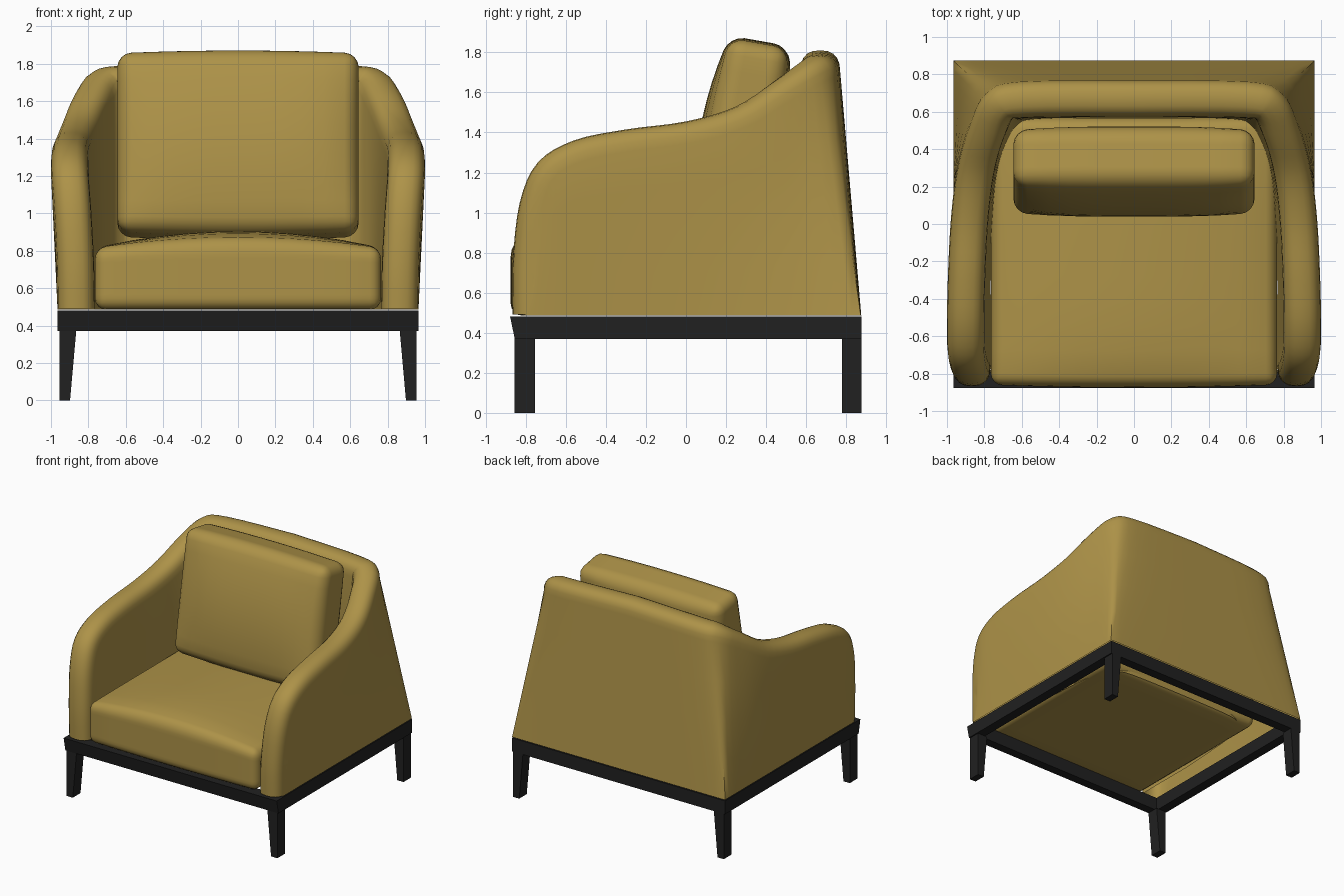
import bpy, bmesh
from math import sin, cos, radians, pi
from mathutils import Vector, Matrix

if "Cube" in bpy.data.objects:
    bpy.data.objects.remove(bpy.data.objects["Cube"])


def material(name, rgb):
    m = bpy.data.materials.new(name)
    m.diffuse_color = (*rgb, 1)
    m.use_nodes = True
    m.node_tree.nodes["Principled BSDF"].inputs["Base Color"].default_value = m.diffuse_color
    return m


FABRIC = material("mustard_fabric", (0.42, 0.29, 0.065))
WOOD = material("black_wood", (0.015, 0.015, 0.015))


def finish(bm, name, mat, smooth=None):
    bmesh.ops.recalc_face_normals(bm, faces=bm.faces)
    me = bpy.data.meshes.new(name)
    bm.to_mesh(me)
    bm.free()
    ob = bpy.data.objects.new(name, me)
    bpy.context.collection.objects.link(ob)
    me.materials.append(mat)
    if smooth:
        bpy.ops.object.select_all(action='DESELECT')
        ob.select_set(True)
        bpy.context.view_layer.objects.active = ob
        bpy.ops.object.shade_smooth_by_angle(angle=radians(smooth))
    return ob


def cushion(name, half, bevel, bulge, place):
    """Rounded box, gridded, then puffed by a bulge function of (u, v, w)."""
    bm = bmesh.new()
    bmesh.ops.create_cube(bm, size=2, matrix=Matrix.Diagonal((*half, 1)))
    bmesh.ops.bevel(bm, geom=bm.edges[:], offset=bevel, segments=4,
                    profile=0.5, affect='EDGES')
    long_edges = [e for e in bm.edges if e.calc_length() > bevel]
    bmesh.ops.subdivide_edges(bm, edges=long_edges, cuts=9, use_grid_fill=True)
    for v in bm.verts:
        v.co += Vector(bulge(*(v.co[i] / half[i] for i in range(3))))
    bm.transform(place)
    return finish(bm, name, FABRIC, 60)


# Seat cushion: crowned top, slightly bowed front
cushion("seat", (0.765, 0.715, 0.165), 0.06,
        lambda u, v, w: (0, -0.015 * (1 - u * u) * max(-v, 0),
                         0.09 * (1 - u * u) * (1 - 0.5 * v ** 4) * max(w, 0)),
        Matrix.Translation((0, -0.145, 0.65)))

# Back cushion: puffed front and back, leaning backwards
cushion("back_cushion", (0.645, 0.15, 0.485), 0.075,
        lambda u, v, w: (0, 0.065 * v * (1 - u ** 4) * (1 - w * w),
                         0.015 * w * (1 - u * u)),
        Matrix.Translation((0, 0.28, 1.365)) @ Matrix.Rotation(radians(-10), 4, 'X'))

# Wrap-around arms and back. Rim stations from the front of one arm to the
# middle of the back: rim x, y, z, outward angle, pitch, outer foot xy, inner foot xy
RIM = [
    (.865, -.865, .49, 0, 0, .965, -.81, .765, -.81),
    (.870, -.865, .75, 0, 3, .965, -.77, .765, -.77),
    (.885, -.830, 1.05, 0, 15, .965, -.72, .765, -.72),
    (.898, -.740, 1.25, 0, 40, .965, -.62, .765, -.62),
    (.900, -.560, 1.36, 0, 68, .965, -.48, .765, -.48),
    (.895, -.300, 1.415, 0, 80, .965, -.25, .765, -.25),
    (.880, .000, 1.455, 2, 80, .965, .00, .750, .00),
    (.850, .250, 1.53, 6, 68, .965, .30, .730, .25),
    (.800, .450, 1.66, 16, 58, .965, .60, .690, .40),
    (.740, .610, 1.765, 42, 68, .965, .872, .620, .51),
    (.600, .665, 1.79, 82, 88, .700, .875, .500, .56),
    (.000, .670, 1.81, 90, 90, .000, .875, .000, .57),
]
STEPS, ARC, HALF_W, ROUND = 4, 10, 0.1, 0.11


def spline(rows):
    out = []
    for i in range(len(rows) - 1):
        quad = [rows[max(0, min(len(rows) - 1, i + k))] for k in (-1, 0, 1, 2)]
        for s in range(STEPS):
            t = s / STEPS
            out.append([b + 0.5 * t * (c - a + t * (2 * a - 5 * b + 4 * c - d
                        + t * (3 * (b - c) + d - a))) for a, b, c, d in zip(*quad)])
    return out + [list(rows[-1])]


def section(x, y, z, ang, pitch, ox, oy, ix, iy):
    a, p = radians(ang), radians(pitch)
    side = Vector((cos(a), sin(a), 0))
    up = Vector((sin(a) * cos(p), -cos(a) * cos(p), sin(p)))
    base = Vector((x, y, z)) - up * ROUND
    arc = []
    for k in range(ARC + 1):
        c, s = cos(pi * k / ARC), sin(pi * k / ARC)
        c = abs(c) ** 0.8 * (1 if c > 0 else -1)
        arc.append(base + side * HALF_W * c + up * ROUND * abs(s) ** 0.8)
    foot_o = Vector((min(ox, .965), min(oy, .875), .487))
    foot_i = Vector((ix, iy, .487))
    outer = [foot_o.lerp(arc[0], t) for t in (0, .25, .5, .75)]
    inner = [arc[-1].lerp(foot_i, t) for t in (.25, .5, .75, 1)]
    return outer + arc + inner


bm = bmesh.new()
rings = [[bm.verts.new(p) for p in section(*row)] for row in spline(RIM)]
for r0, r1 in zip(rings, rings[1:]):
    for j in range(len(r0) - 1):
        bm.faces.new((r0[j], r0[j + 1], r1[j + 1], r1[j]))
half = bm.verts[:] + bm.edges[:] + bm.faces[:]
bmesh.ops.mirror(bm, geom=half, axis='X', merge_dist=0.0005)
finish(bm, "arms_and_back", FABRIC, 60)


def tapered_box(bm, bottom, top, z0, z1):
    """Box between two (x0, x1, y0, y1) rectangles."""
    low, high = [[bm.verts.new((x, y, z)) for x, y in
                  ((r[0], r[2]), (r[1], r[2]), (r[1], r[3]), (r[0], r[3]))]
                 for r, z in ((bottom, z0), (top, z1))]
    bm.faces.new(low)
    bm.faces.new(high)
    for i in range(4):
        j = (i + 1) % 4
        bm.faces.new((low[i], low[j], high[j], high[i]))


# Base frame: front rail slants, others are square
bm = bmesh.new()
tapered_box(bm, (-.965, .965, -.855, -.78), (-.965, .965, -.878, -.78), .37, .48)
tapered_box(bm, (-.965, .965, .795, .875), (-.965, .965, .795, .875), .37, .48)
for x0, x1 in ((-.965, -.885), (.885, .965)):
    tapered_box(bm, (x0, x1, -.78, .795), (x0, x1, -.78, .795), .37, .48)
finish(bm, "base_frame", WOOD)

# Legs: straight outside, tapered inside
for row, y0, y1 in (("front", -.855, -.755), ("back", .778, .875)):
    for side, s in (("left", -1), ("right", 1)):
        bm = bmesh.new()
        tapered_box(bm, (s * .898, s * .955, y0, y1),
                    (s * .865, s * .955, y0, y1), 0, .37)
        finish(bm, f"{row}_{side}_leg", WOOD)
